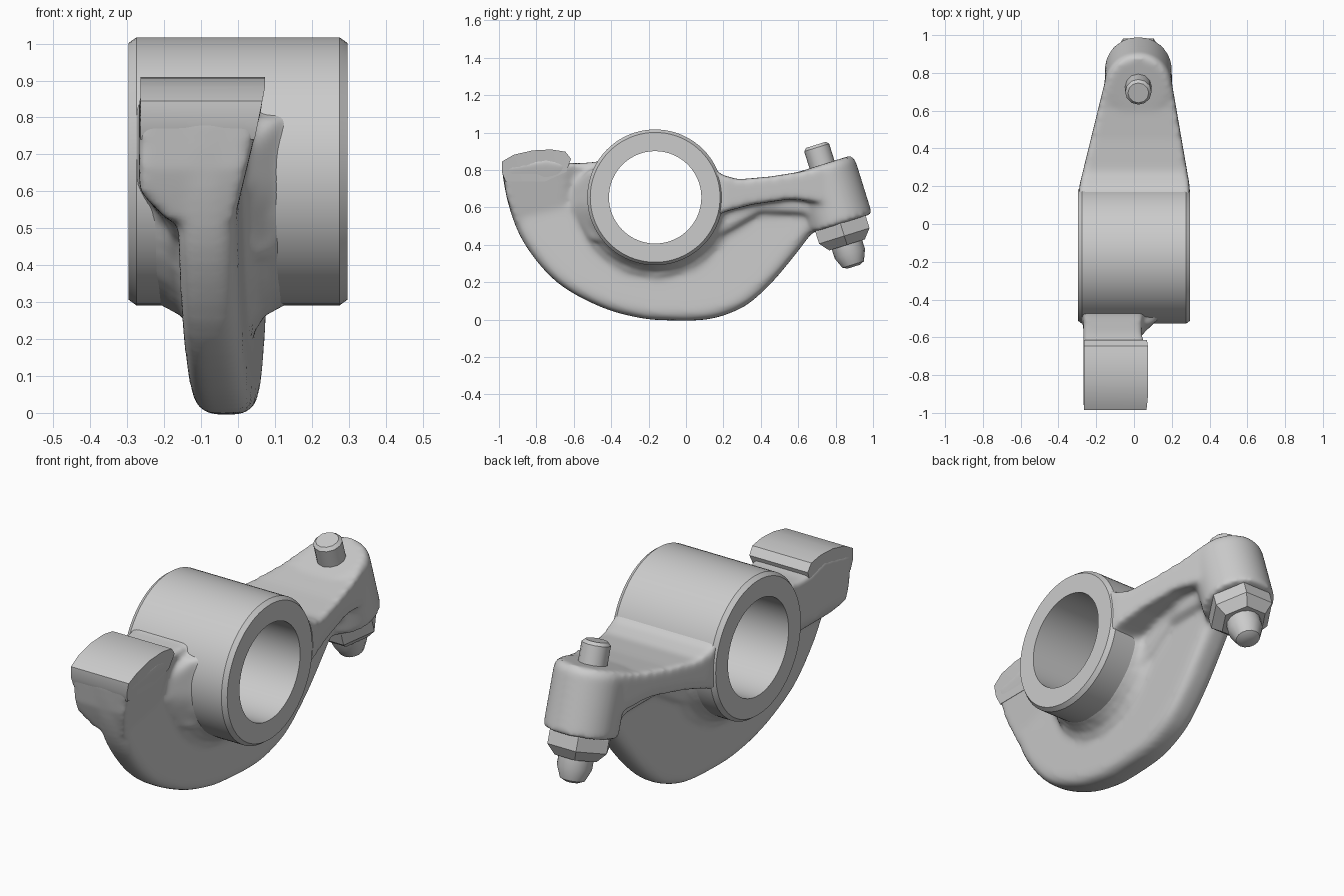
import bpy, bmesh, math
from mathutils import Vector

if "Cube" in bpy.data.objects:
    bpy.data.objects.remove(bpy.data.objects["Cube"])

HUB = Vector((0, -0.165, 0.654))
AXIS = Vector((0, 0.298, -0.954))      # adjuster screw direction, downwards
BOSS = Vector((0.023, 0.73, 0.82))     # centre of the boss top


def finish(bm, name):
    bmesh.ops.recalc_face_normals(bm, faces=bm.faces[:])
    me = bpy.data.meshes.new(name)
    bm.to_mesh(me)
    bm.free()
    ob = bpy.data.objects.new(name, me)
    bpy.context.collection.objects.link(ob)
    return ob


def activate(ob):
    bpy.ops.object.select_all(action='DESELECT')
    ob.select_set(True)
    bpy.context.view_layer.objects.active = ob


def smooth(ob, angle=35):
    activate(ob)
    bpy.ops.object.shade_smooth_by_angle(angle=math.radians(angle))
    return ob


def curve(pts, n=4):
    """Catmull-Rom samples through an open list of points."""
    p = [Vector(q) for q in [pts[0]] + pts + [pts[-1]]]
    out = []
    for a, b, c, d in zip(p, p[1:], p[2:], p[3:]):
        for k in range(n):
            t = k / n
            out.append(tuple(0.5 * (2 * b + (c - a) * t + (2 * a - 5 * b + 4 * c - d) * t * t
                                    + (3 * b - a - 3 * c + d) * t ** 3)))
    return out + [pts[-1]]


def prism(name, pts, lo, hi, bevel=0.0, slices=True):
    """Side-view (y, z) outline with rounded rims; x limits are functions of y, z."""
    w = max(hi(*p) - lo(*p) for p in pts)
    bm = bmesh.new()
    a = [bm.verts.new((0, y, z)) for y, z in pts]
    b = [bm.verts.new((w, y, z)) for y, z in pts]
    n = len(pts)
    caps = [bm.faces.new(a), bm.faces.new(b)]
    for i in range(n):
        j = (i + 1) % n
        bm.faces.new((a[i], a[j], b[j], b[i]))
    bmesh.ops.recalc_face_normals(bm, faces=bm.faces[:])
    if bevel:
        rim = list({e for f in caps for e in f.edges})
        bmesh.ops.bevel(bm, geom=rim, offset=bevel, segments=3, profile=0.5,
                        affect='EDGES', clamp_overlap=False)
    bmesh.ops.triangulate(bm, faces=bm.faces[:])
    if slices:
        for i in range(40):
            for no in ((0, 1, 0), (0, 0, 1)):
                bmesh.ops.bisect_plane(bm, geom=bm.verts[:] + bm.edges[:] + bm.faces[:], dist=1e-5,
                                       plane_co=(0, -0.9773 + 0.05 * i, -0.9773 + 0.05 * i), plane_no=no)
        bmesh.ops.triangulate(bm, faces=bm.faces[:])
    for v in bm.verts:
        l, h = lo(v.co.y, v.co.z), hi(v.co.y, v.co.z)
        v.co.x = l + (h - l) * v.co.x / w
    return finish(bm, name)


def lathe(name, profile, origin, axis, seg=64, tube=False):
    """Revolve (radius, distance) points about an axis."""
    q = axis.to_track_quat('Z', 'Y')
    bm = bmesh.new()
    rings = []
    for r, h in profile:
        rings.append([bm.verts.new(origin + q @ Vector((
            r * math.cos(2 * math.pi * k / seg), r * math.sin(2 * math.pi * k / seg), h)))
            for k in range(seg)])
    pairs = list(zip(rings, rings[1:]))
    if tube:
        pairs.append((rings[-1], rings[0]))
    else:
        bm.faces.new(rings[0])
        bm.faces.new(rings[-1])
    for p, s in pairs:
        for k in range(seg):
            m = (k + 1) % seg
            bm.faces.new((p[k], p[m], s[m], s[k]))
    return finish(bm, name)


def lerp(t, t0, t1, a, b):
    f = min(1, max(0, (t - t0) / (t1 - t0)))
    return a + (b - a) * f


def web_mid(y):
    return lerp(y, -1, 0.7, -0.092, 0.012)


# Curved web that runs under the hub
web = prism("body", curve([
    (-0.985, 0.80), (-0.945, 0.6), (-0.86, 0.4), (-0.69, 0.2), (-0.46, 0.07), (-0.25, 0.01),
    (-0.08, -0.004), (0.1, 0.0), (0.23, 0.033), (0.34, 0.09), (0.46, 0.2), (0.57, 0.33),
    (0.67, 0.46)]) + [(0.76, 0.5), (0.76, 0.68), (0.3, 0.7), (-0.17, 0.7), (-0.6, 0.75)],
    lambda y, z: web_mid(y) - 0.08, lambda y, z: web_mid(y) + 0.08, 0.05)

# Tapered arm from hub to boss
arm = prism("arm", [
    (0.0, 0.87), (0.13, 0.83), (0.19, 0.775), (0.28, 0.75), (0.45, 0.765), (0.62, 0.792),
    (0.74, 0.825), (0.76, 0.62), (0.56, 0.645), (0.35, 0.615), (0.22, 0.58), (0.0, 0.5)],
    lambda y, z: lerp(y, 0.2, 0.75, -0.29, -0.155),
    lambda y, z: lerp(y, 0.2, 0.75, 0.295, 0.2), 0.012)

# Thickened blends below the arm and around the lower hub
arm_blend = prism("arm_blend", [
    (0.1, 0.66), (0.74, 0.7), (0.74, 0.52), (0.62, 0.56), (0.4, 0.57), (0.25, 0.48), (0.1, 0.4)],
    lambda y, z: web_mid(y) - 0.125, lambda y, z: web_mid(y) + 0.125, 0.04)
hub_blends = [prism("hub_blend", [
    (HUB.y + r * math.cos(t), HUB.z + r * math.sin(t))
    for t in (math.radians(190 + 10 * i) for i in range(17))],
    lambda y, z: web_mid(y) - h, lambda y, z: web_mid(y) + h)
    for r, h in ((0.42, 0.10), (0.39, 0.13), (0.37, 0.165))]

# Pad support and its blend into the hub
pad_lo = lambda y, z: lerp(z, 0.51, 0.6, -0.18, -0.268)
pad_hi = lambda y, z: lerp(z, 0.5, 0.85, -0.015, 0.07) - lerp(y, -0.65, -0.6, 0, 0.02)
pad_base = prism("pad_base", [
    (-0.985, 0.82), (-0.96, 0.66), (-0.94, 0.6), (-0.91, 0.52), (-0.66, 0.52), (-0.45, 0.42),
    (-0.4, 0.85), (-0.58, 0.835), (-0.64, 0.84), (-0.75, 0.87)], pad_lo, pad_hi, 0.008)
pad_blend = prism("pad_blend", [
    (-0.64, 0.6), (-0.5, 0.42), (-0.4, 0.42), (-0.4, 0.82), (-0.52, 0.8), (-0.6, 0.72)],
    lambda y, z: lerp(z, 0.48, 0.6, -0.17, -0.26),
    lambda y, z: lerp(y, -0.62, -0.48, 0.01, 0.15) - lerp(z, 0.45, 0.6, 0.06, 0), 0.01)

# Boss for the adjuster, and a stand-in hub that the blends grow from
boss = lathe("boss", [(0.16, -0.01), (0.178, 0.02), (0.178, 0.322)], BOSS, AXIS)
core = lathe("hub_core", [(0.35, -0.29), (0.35, 0.29)], HUB, Vector((1, 0, 0)))

# Merge everything into one cast body with soft blends
activate(web)
for o in [arm, arm_blend, pad_base, pad_blend, boss, core] + hub_blends:
    o.select_set(True)
bpy.ops.object.join()
body = bpy.context.object
cutter = lathe("hub_cutter", [(0.355, -0.5), (0.355, 0.5)], HUB, Vector((1, 0, 0)), 96)
cutter.hide_render = True
m = body.modifiers.new("merge", 'REMESH')
m.mode, m.voxel_size = 'VOXEL', 0.012
m = body.modifiers.new("blend", 'SMOOTH')
m.factor, m.iterations = 0.5, 18
m = body.modifiers.new("hub_space", 'BOOLEAN')
m.operation, m.object, m.solver = 'DIFFERENCE', cutter, 'EXACT'
activate(body)
for name in [m.name for m in body.modifiers]:
    bpy.ops.object.modifier_apply(modifier=name)
bpy.data.objects.remove(cutter)
smooth(body, 50)

# Hub tube with chamfered rims
smooth(lathe("hub", [
    (0.247, -0.297), (0.347, -0.297), (0.363, -0.275), (0.363, 0.275),
    (0.347, 0.297), (0.247, 0.297)], HUB, Vector((1, 0, 0)), 80, True), 30)

# Crisp contact pad with an arched top
pad = prism("contact_pad", [
    (-0.985, 0.79), (-0.985, 0.845), (-0.92, 0.882), (-0.82, 0.905), (-0.72, 0.91), (-0.645, 0.898),
    (-0.615, 0.86), (-0.64, 0.79), (-0.75, 0.74), (-0.965, 0.74)],
    lambda y, z: -0.264, lambda y, z: lerp(z, 0.74, 0.88, 0.045, 0.073), slices=False)
smooth(pad, 30)

# Adjuster screw: top stud, lock nut and tip
smooth(lathe("screw_top", [(0.07, 0.05), (0.07, -0.105), (0.055, -0.12)], BOSS, AXIS, 12))
lathe("lock_nut", [(0.15, 0.29), (0.163, 0.325), (0.163, 0.39), (0.115, 0.44)], BOSS, AXIS, 6)
smooth(lathe("screw_tip", [(0.085, 0.42), (0.085, 0.49), (0.06, 0.55), (0.035, 0.562)],
             BOSS, AXIS, 16))
